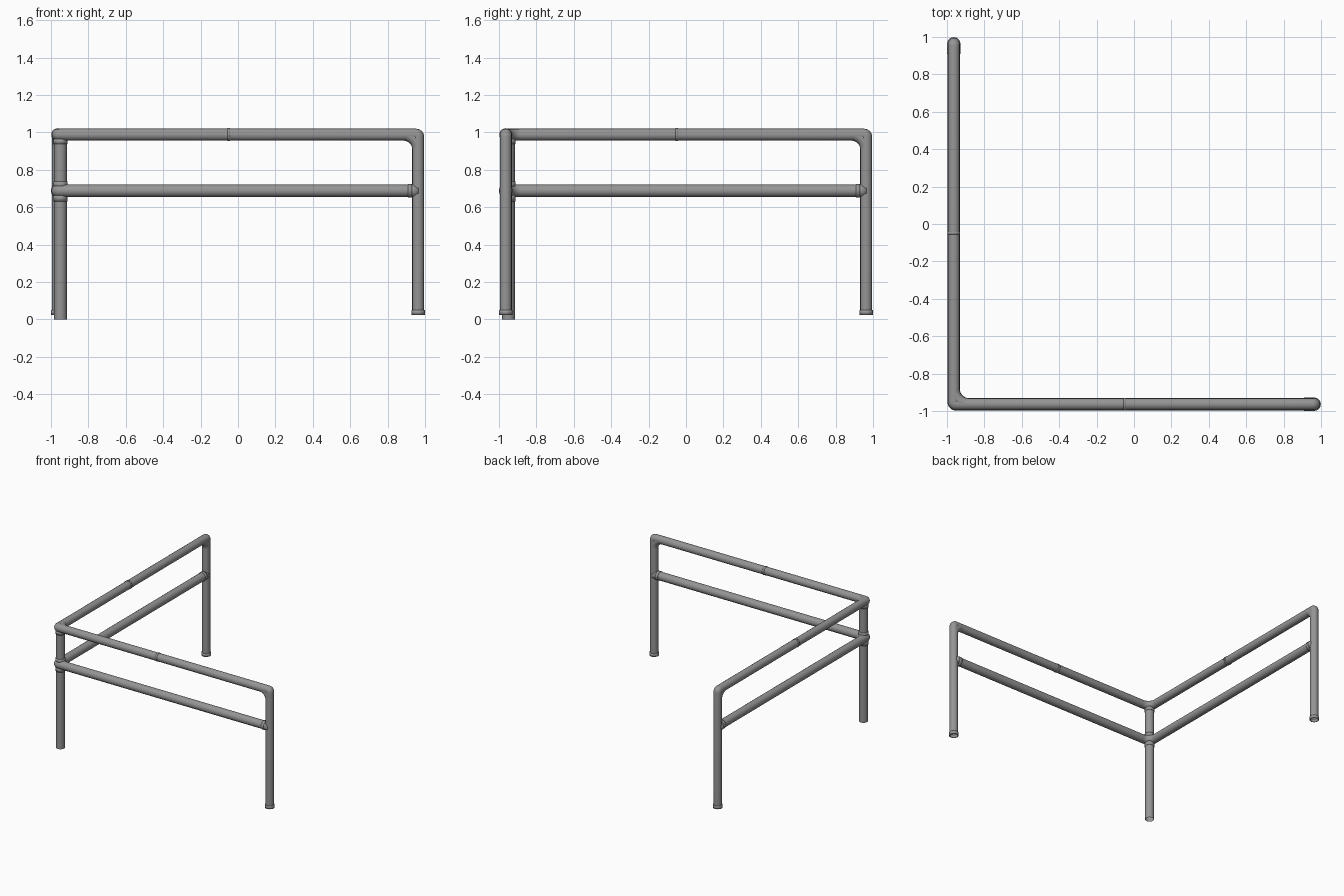
import bpy
import math
from mathutils import Vector

if "Cube" in bpy.data.objects:
    bpy.data.objects.remove(bpy.data.objects["Cube"])

C = 0.9635       # rail and end-leg centre line
P = -0.949       # corner post centre line
TOP_Z, MID_Z = 0.988, 0.688

steel = bpy.data.materials.new("dark_steel")
steel.diffuse_color = (0.3, 0.3, 0.3, 1)
steel.use_nodes = True
steel.node_tree.nodes["Principled BSDF"].inputs["Base Color"].default_value = steel.diffuse_color


def finish(obj, name):
    obj.name = name
    obj.data.materials.append(steel)
    bpy.ops.object.select_all(action='DESELECT')
    obj.select_set(True)
    bpy.context.view_layer.objects.active = obj
    bpy.ops.object.shade_smooth_by_angle(angle=math.radians(40))


def rounded_path(corners, bend, steps=8):
    """Replace each right-angle corner by a circular arc."""
    pts = [Vector(c) for c in corners]
    out = [pts[0]]
    for a, b, c in zip(pts, pts[1:], pts[2:]):
        u, v = (a - b).normalized(), (c - b).normalized()
        centre = b + (u + v) * bend
        for i in range(steps + 1):
            t = math.pi / 2 * i / steps
            out.append(centre - v * bend * math.cos(t) - u * bend * math.sin(t))
    return out + [pts[-1]]


def tube(name, corners, radius, bend=0.012):
    """Open tube swept along a path with rounded corners."""
    curve = bpy.data.curves.new(name + "_path", 'CURVE')
    curve.dimensions = '3D'
    curve.bevel_depth = radius
    curve.bevel_resolution = 6
    pts = rounded_path(corners, bend)
    spline = curve.splines.new('POLY')
    spline.points.add(len(pts) - 1)
    for sp, p in zip(spline.points, pts):
        sp.co = (*p, 1)
    obj = bpy.data.objects.new(name, curve)
    bpy.context.collection.objects.link(obj)
    bpy.ops.object.select_all(action='DESELECT')
    obj.select_set(True)
    bpy.context.view_layer.objects.active = obj
    bpy.ops.object.convert(target='MESH')
    finish(bpy.context.object, name)


def fillet(name, corners, radius):
    """Wide elbow that fills the inside of a tight corner."""
    a, b, c = (Vector(p) for p in corners)
    u, v = (a - b).normalized(), (c - b).normalized()
    tube(name, [b + u * 0.085, b, b + v * 0.085], radius - 0.0004, bend=0.08)


def cylinder(name, start, end, radius, ring=True):
    """Open cylinder; rings get a wall thickness."""
    a, b = Vector(start), Vector(end)
    bpy.ops.mesh.primitive_cylinder_add(
        vertices=28, radius=radius, depth=(b - a).length, location=(a + b) / 2,
        rotation=(b - a).to_track_quat('Z', 'Y').to_euler(), end_fill_type='NOTHING')
    obj = bpy.context.object
    if ring:
        wall = obj.modifiers.new("wall", 'SOLIDIFY')
        wall.thickness, wall.offset = 0.006, -1
    finish(obj, name)


# Top rail with both end legs, and its three elbows
frame = [(C, -C, 0.027), (C, -C, TOP_Z), (-C, -C, TOP_Z), (-C, C, TOP_Z), (-C, C, 0.027)]
tube("top_rail_and_end_legs", frame, 0.032)
for i, label in enumerate(("front", "corner", "left")):
    fillet(f"top_elbow_{label}", frame[i:i + 3], 0.032)

# Middle rail, running into the end legs
rail = [(C, -C, MID_Z), (-C, -C, MID_Z), (-C, C, MID_Z)]
tube("middle_rail", rail, 0.0335)
fillet("middle_elbow", rail, 0.0335)

# Corner post and its fitting collars
cylinder("corner_post", (P, P, 0), (P, P, TOP_Z - 0.015), 0.034, ring=False)
for label, z0, z1 in (("upper", 0.937, 0.965), ("middle", 0.705, 0.738), ("lower", 0.632, 0.665)):
    cylinder(f"corner_collar_{label}", (P, P, z0), (P, P, z1), 0.037)

# Fittings repeated on both wings (mirrored across the diagonal)
for wing, place in (("front", lambda t, z: (t, -C, z)), ("left", lambda t, z: (-C, t, z))):
    cylinder(f"{wing}_rail_joint", place(-0.056, TOP_Z), place(-0.042, TOP_Z), 0.0345)
    cylinder(f"{wing}_rail_saddle", place(0.91, MID_Z), place(C + 0.002, MID_Z), 0.035)
    cylinder(f"{wing}_rail_flange", place(0.908, MID_Z), place(0.93, MID_Z), 0.0365)
    cylinder(f"{wing}_leg_foot", place(C, 0.025), place(C, 0.05), 0.0355)
